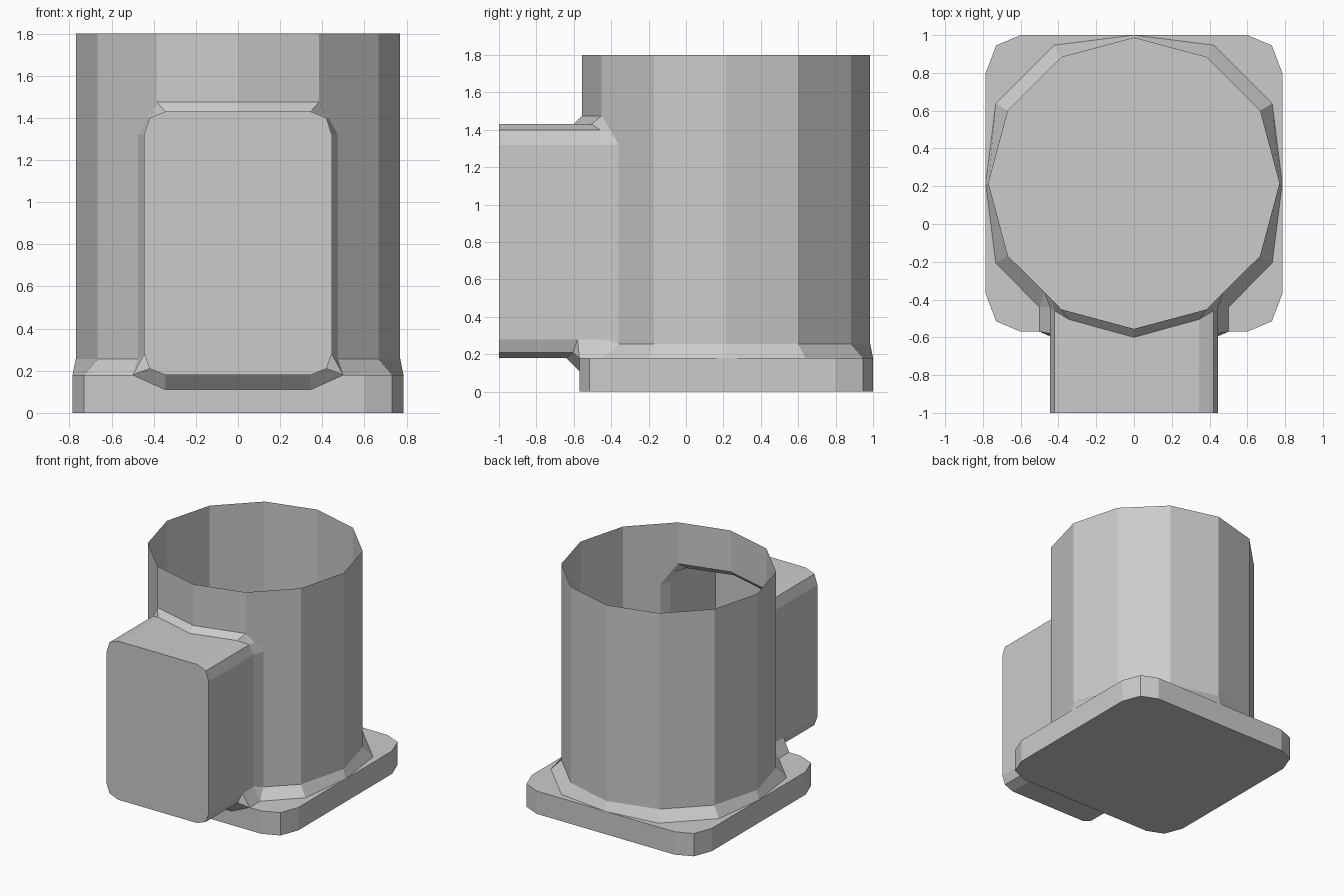
import bpy, bmesh, math
from mathutils import Vector

if "Cube" in bpy.data.objects:
    bpy.data.objects.remove(bpy.data.objects["Cube"])

CY, R = 0.215, 0.77


def polar(i, r):
    a = math.radians(-90 + 30 * i)
    return (r * math.cos(a) if i % 6 else 0.0, CY + r * math.sin(a))


def at(p, z):
    return (p[0], p[1], z)


def strip(a, b):
    """Quads between two point rows of equal length."""
    return [[a[i], a[i + 1], b[i + 1], b[i]] for i in range(len(a) - 1)]


def half_part(name, faces, inside):
    """Mesh from right-half faces, facing away from an inside point, mirrored in x."""
    bm = bmesh.new()
    for f in faces:
        pts = [p for i, p in enumerate(f) if p != f[i - 1]]
        face = bm.faces.new([bm.verts.new(p) for p in pts])
        face.normal_update()
        if face.normal.dot(face.calc_center_median() - Vector(inside)) < 0:
            face.normal_flip()
    bmesh.ops.remove_doubles(bm, verts=bm.verts, dist=0.0005)
    me = bpy.data.meshes.new(name)
    bm.to_mesh(me)
    bm.free()
    ob = bpy.data.objects.new(name, me)
    bpy.context.collection.objects.link(ob)
    m = ob.modifiers.new("mirror", 'MIRROR')
    m.merge_threshold = 0.0005
    return ob


# Shared outlines
C = [polar(i, R) for i in range(7)]
F = [polar(i, 0.845) for i in range(7)]
F[3], F[6] = (0.785, CY), (0, 1.0)
T, ZF, ZB = 1.8, 0.255, 0.18
YF = -0.57

# Rim of the duct opening on the tube, and matching end of the duct
rim = [at(C[0], 1.475), at(C[1], 1.475), (0.43, -0.405, 1.4),
       (0.475, -0.36, 1.32), (0.475, -0.36, ZF)]
duct_end = [(0, -0.6, 1.43), (0.345, -0.505, 1.43), (0.42, -0.46, 1.4),
            (0.445, -0.44, 1.32), (0.445, -0.44, 0.28),
            (0.445, -0.58, 0.28), (0.42, -0.605, 0.21),
            (0.345, -0.64, ZB), (0, -0.64, ZB)]
G, H = (0.5, -0.44, ZB), (0.5, YF, ZB)
K, K0 = (0.345, YF, 0.11), (0, YF, 0.11)

# Tube: open twelve-sided wall with the duct opening left out
tube = [[at(C[0], T), at(C[1], T), rim[1], rim[0]],
        [at(C[1], T), at(C[2], T), at(C[2], ZF)] + rim[:0:-1]]
tube += strip([at(p, T) for p in C[2:]], [at(p, ZF) for p in C[2:]])
half_part("tube", tube, (0, 0.2, 1))

# Flare where the tube meets the base
flare = strip([rim[4]] + [at(p, ZF) for p in C[2:]],
              [G] + [at(p, ZB) for p in F[2:]])
half_part("tube_flare", flare, (0, 0.2, 0.1))

# Base plate with cut corners
outline = [(0, YF), (0.6, YF), (0.73, -0.515), (0.785, -0.37), (0.785, CY),
           (0.785, 0.8), (0.73, 0.945), (0.6, 1.0), (0, 1.0)]
top = [at(p, ZB) for p in outline]
bottom = [at(p, 0) for p in outline]
base = strip(top[1:], bottom[1:])
base += [[bottom[0], bottom[1], top[1], H, K, K0],
         bottom,
         [at(F[3], ZB), at(F[2], ZB), G, H] + top[1:4],
         top[4:] + [at(F[5], ZB), at(F[4], ZB)]]
half_part("base_plate", base, (0, 0.2, 0.09))

# Front duct with cut corners and a closed front
front = [(x, -1.0, z) for x, _, z in duct_end]
front.pop(4)
e = duct_end
duct = strip(front[:4], e[:4]) + strip(front[4:], e[5:])
duct += [[front[3], front[4], e[5], e[4], e[3]], front]
half_part("front_duct", duct, (0, -0.7, 0.8))

# Fillet joining the duct to the tube and the base
fillet = strip(rim, e[:5])
fillet += [[rim[4], e[4], G], [e[4], e[5], H, G], [e[5], e[6], H],
           [e[6], e[7], K, H], [e[7], e[8], K0, K]]
half_part("duct_fillet", fillet, (0, -0.4, 0.6))
